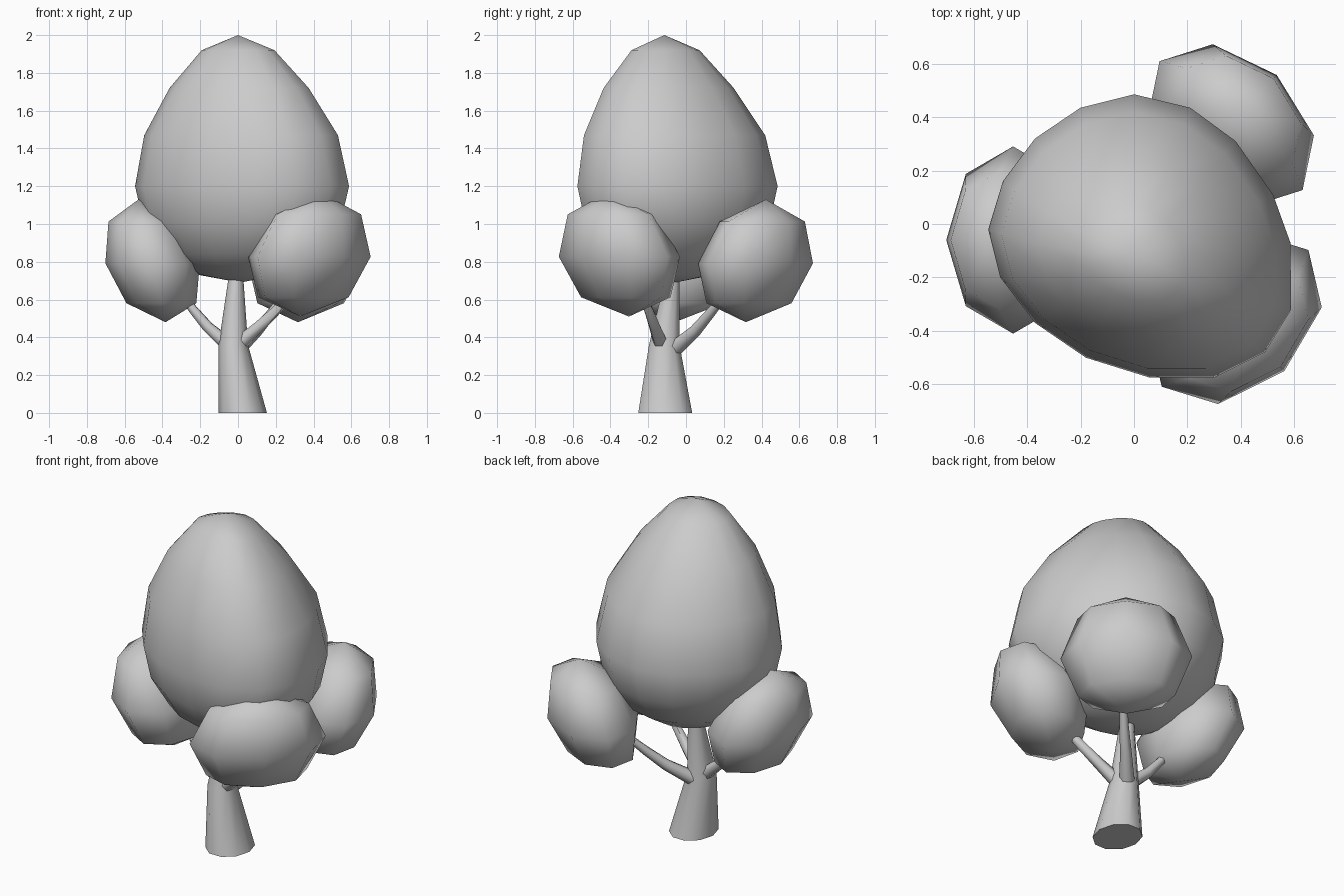
import bpy
import math
from mathutils import Vector

if "Cube" in bpy.data.objects:
    bpy.data.objects.remove(bpy.data.objects["Cube"])


def loft(name, rings, bottom=None, top=None, angle=60):
    """Skin equal-length rings; ends close to a pole point or a flat cap."""
    n = len(rings[0])
    verts = [tuple(p) for r in rings for p in r]
    faces = [(k * n + i, k * n + (i + 1) % n, (k + 1) * n + (i + 1) % n, (k + 1) * n + i)
             for k in range(len(rings) - 1) for i in range(n)]
    last = (len(rings) - 1) * n
    if bottom:
        verts.append(bottom)
        faces += [(len(verts) - 1, (i + 1) % n, i) for i in range(n)]
    else:
        faces.append(tuple(reversed(range(n))))
    if top:
        verts.append(top)
        faces += [(len(verts) - 1, last + i, last + (i + 1) % n) for i in range(n)]
    else:
        faces.append(tuple(range(last, last + n)))
    mesh = bpy.data.meshes.new(name)
    mesh.from_pydata(verts, [], faces)
    obj = bpy.data.objects.new(name, mesh)
    bpy.context.collection.objects.link(obj)
    bpy.ops.object.select_all(action='DESELECT')
    obj.select_set(True)
    bpy.context.view_layer.objects.active = obj
    bpy.ops.object.shade_smooth_by_angle(angle=math.radians(angle))
    return obj


# Crown: lopsided 16-sided egg; the widest outline is scaled for each ring
outline = [(0.585, -0.07), (0.52, 0.11), (0.38, 0.31), (0.21, 0.435), (0.0, 0.485),
           (-0.2, 0.435), (-0.37, 0.32), (-0.49, 0.16), (-0.545, -0.02), (-0.5, -0.2),
           (-0.37, -0.37), (-0.18, -0.5), (0.06, -0.575), (0.3, -0.575),
           (0.49, -0.48), (0.588, -0.32)]
# z, scale, centre x, centre y
levels = [(0.73, 0.383, 0.01, -0.06), (0.84, 0.707, 0.015, -0.055),
          (1.005, 0.92, 0.02, -0.05), (1.2, 1.0, 0.02, -0.05),
          (1.47, 0.905, 0.015, -0.065), (1.72, 0.65, 0.005, -0.095),
          (1.92, 0.34, 0.0, -0.11)]
loft("main_crown",
     [[(cx + (x - 0.02) * s, cy + (y + 0.05) * s, z) for x, y in outline]
      for z, s, cx, cy in levels],
     bottom=(0.01, -0.06, 0.69), top=(0.0, -0.115, 2.0))


# Side lobes: eight-sided blobs leaning outward
def lobe(name, centre, heading, radial, tangent, half):
    a = math.radians(heading)
    out, side = Vector((math.cos(a), math.sin(a), 0)), Vector((-math.sin(a), math.cos(a), 0))
    c = Vector(centre)

    def axis(f):
        return c + out * (0.22 * f * half) + Vector((0, 0, f * half))

    rings = []
    for f, s in ((-0.69, 0.74), (-0.04, 1.0), (0.64, 0.74)):
        rings.append([axis(f) + out * (radial * s * math.cos(i * math.pi / 4))
                      + side * (tangent * s * math.sin(i * math.pi / 4)) for i in range(8)])
    loft(name, rings, tuple(axis(-1)), tuple(axis(1)), 75)


lobe("left_lobe", (-0.455, -0.06, 0.805), 180, 0.25, 0.35, 0.325)
lobe("front_lobe", (0.38, -0.355, 0.84), -47, 0.27, 0.375, 0.33)
lobe("back_lobe", (0.365, 0.37, 0.805), 48, 0.255, 0.36, 0.325)


# Trunk: leaning taper that narrows above the fork
def disc(x, y, z, r, n=10, ry=None):
    return [(x + r * math.cos(2 * math.pi * i / n),
             y + (ry or r) * math.sin(2 * math.pi * i / n), z) for i in range(n)]


loft("trunk", [disc(0.025, -0.11, 0.0, 0.128, ry=0.15),
               disc(-0.025, -0.115, 0.36, 0.078, ry=0.085),
               disc(-0.012, -0.075, 0.69, 0.042),
               disc(-0.01, -0.07, 0.8, 0.035)])


# Branches: tapered six-sided tubes along short paths
def branch(name, path, radii):
    pts = [Vector(p) for p in path]
    rings = []
    for k, p in enumerate(pts):
        d = (pts[min(k + 1, len(pts) - 1)] - pts[max(k - 1, 0)]).normalized()
        u = d.cross(Vector((0, 0, 1))).normalized()
        v = d.cross(u)
        rings.append([p + (u * math.cos(i * math.pi / 3) - v * math.sin(i * math.pi / 3)) * -radii[k]
                      for i in reversed(range(6))])
    obj = loft(name, rings)
    obj.data.validate()
    import bmesh
    bm = bmesh.new()
    bm.from_mesh(obj.data)
    bmesh.ops.recalc_face_normals(bm, faces=bm.faces)
    bm.to_mesh(obj.data)
    bm.free()


radii = (0.042, 0.032, 0.026, 0.02)
branch("left_branch", [(-0.05, -0.1, 0.36), (-0.16, -0.08, 0.455),
                       (-0.24, -0.07, 0.55), (-0.3, -0.06, 0.64)], radii)
branch("front_branch", [(0.0, -0.13, 0.36), (0.11, -0.165, 0.455),
                        (0.21, -0.2, 0.55), (0.29, -0.25, 0.66)], radii)
branch("back_branch", [(0.0, -0.06, 0.34), (0.1, 0.05, 0.435),
                       (0.18, 0.13, 0.53), (0.25, 0.21, 0.63)], radii)
